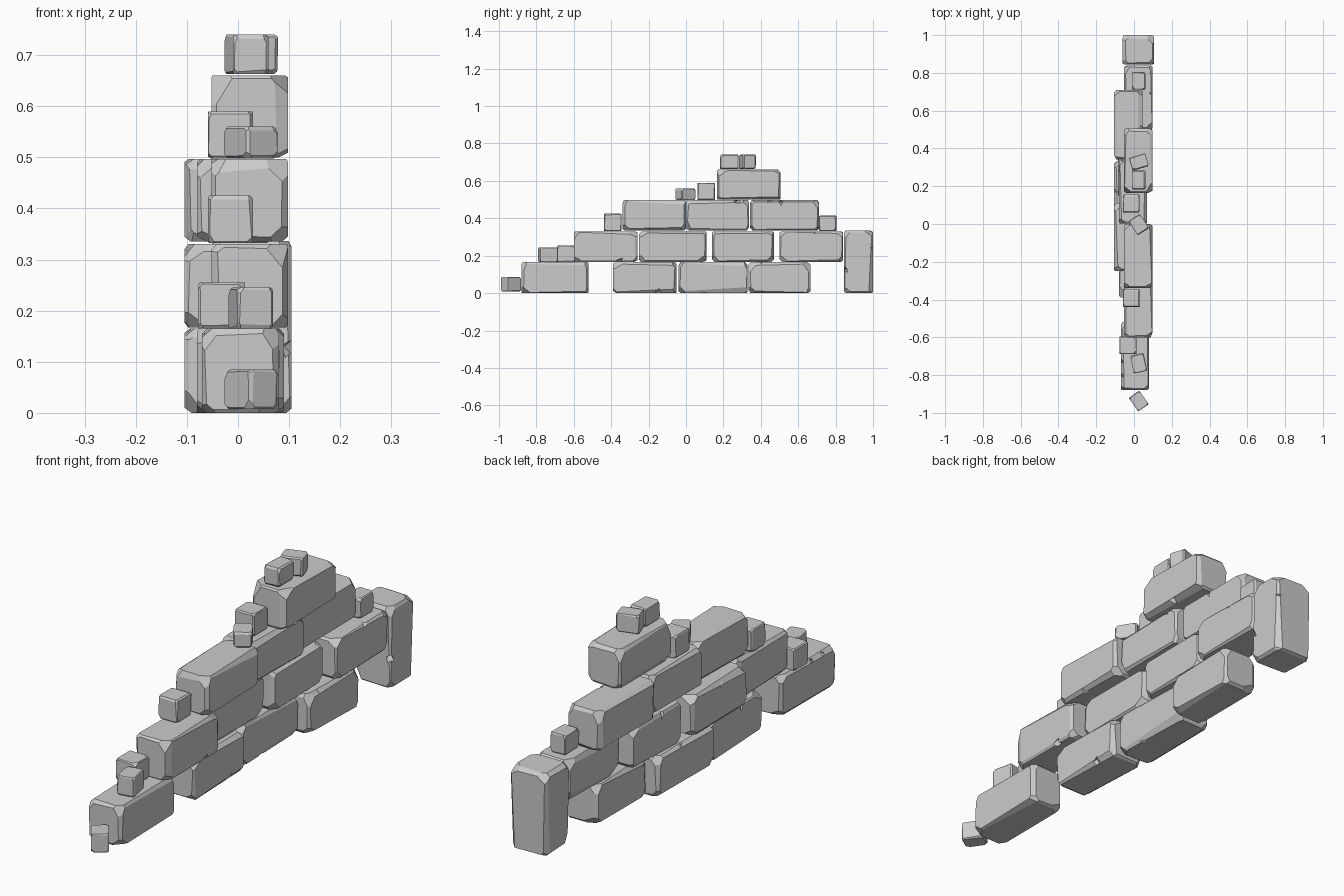
import bpy, bmesh, random, math
from mathutils import Vector, Matrix

if "Cube" in bpy.data.objects:
    bpy.data.objects.remove(bpy.data.objects["Cube"])

random.seed(7)


def slice_off(bm, co, no):
    """Cut one flat chip off a convex stone and cap the opening."""
    geom = bm.verts[:] + bm.edges[:] + bm.faces[:]
    bmesh.ops.bisect_plane(bm, geom=geom, dist=1e-5, plane_co=co, plane_no=no, clear_outer=True)
    bmesh.ops.holes_fill(bm, edges=bm.edges[:], sides=0)


def new_object(name, bm, matrix):
    bmesh.ops.recalc_face_normals(bm, faces=bm.faces[:])
    mesh = bpy.data.meshes.new(name)
    bm.to_mesh(mesh)
    bm.free()
    ob = bpy.data.objects.new(name, mesh)
    bpy.context.collection.objects.link(ob)
    ob.matrix_world = matrix
    return ob


def nick(ob, half, count):
    """Carve small wedge-shaped chips into the long side edges."""
    long_axis = max(range(3), key=lambda i: half[i])
    for _ in range(count):
        p = Vector([random.choice((-1, 1)) * h for h in half])
        p[long_axis] = random.uniform(-0.6, 0.6) * half[long_axis]
        bm = bmesh.new()
        rot = Matrix.Rotation(random.uniform(0, math.pi), 4, 'X') @ Matrix.Rotation(0.6, 4, 'Y')
        bmesh.ops.create_cone(bm, cap_ends=True, segments=4, radius1=0.018, radius2=0.006,
                              depth=0.05, matrix=rot)
        cutter = new_object("chip_cutter", bm, ob.matrix_world @ Matrix.Translation(p))
        cutter.hide_render = True
        mod = ob.modifiers.new("chip", 'BOOLEAN')
        mod.operation, mod.solver, mod.object = 'DIFFERENCE', 'EXACT', cutter
        bpy.context.view_layer.objects.active = ob
        bpy.ops.object.modifier_apply(modifier=mod.name)
        bpy.data.objects.remove(cutter)


def stone(name, x, y, z, angle=0.0, wear=0.010, nicks=0):
    """Rough-hewn block filling the x, y and z ranges."""
    lo, hi = Vector((x[0], y[0], z[0])), Vector((x[1], y[1], z[1]))
    half = (hi - lo) / 2
    bm = bmesh.new()
    bmesh.ops.create_cube(bm, size=2, matrix=Matrix.Diagonal((*half, 1)))
    # worn edges, each with its own slant
    for a in range(3):
        b, c = (a + 1) % 3, (a + 2) % 3
        for sb in (-1, 1):
            for sc in (-1, 1):
                n, p = Vector((0, 0, 0)), Vector((0, 0, 0))
                n[b], n[c] = sb * random.uniform(0.35, 1), sc * random.uniform(0.35, 1)
                n[a] = random.uniform(-0.03, 0.03)
                n.normalize()
                p[b], p[c] = sb * half[b], sc * half[c]
                slice_off(bm, p - n * random.uniform(0.4, 1.1) * wear, n)
    # broken corners
    for sx in (-1, 1):
        for sy in (-1, 1):
            for sz in (-1, 1):
                n = Vector([s * random.uniform(0.4, 1) for s in (sx, sy, sz)]).normalized()
                p = Vector((sx * half.x, sy * half.y, sz * half.z))
                slice_off(bm, p - n * random.uniform(1.6, 2.6) * wear, n)
    m = Matrix.Translation((lo + hi) / 2) @ Matrix.Rotation(math.radians(angle), 4, 'Z')
    ob = new_object(name, bm, m)
    nick(ob, half, nicks)


# courses of large blocks: left x, y start, y end
COURSES = [
    ((0.0, 0.165), [(-0.07, -0.88, -0.52), (-0.08, -0.39, -0.05),
                    (-0.105, -0.04, 0.33), (-0.06, 0.335, 0.665)]),
    ((0.167, 0.33), [(-0.052, -0.60, -0.26), (-0.105, -0.25, 0.11),
                     (-0.085, 0.14, 0.47), (-0.052, 0.50, 0.84)]),
    ((0.335, 0.497), [(-0.052, -0.34, 0.0), (-0.08, 0.002, 0.338), (-0.105, 0.342, 0.71)]),
    ((0.50, 0.66), [(-0.052, 0.165, 0.505)]),
]
for row, (z, blocks) in enumerate(COURSES):
    for i, (x, y0, y1) in enumerate(blocks):
        stone(f"course_{row + 1}_block_{i + 1}", (x, x + 0.15), (y0, y1), z, nicks=2)

# upright end block
stone("upright_end_block", (-0.06, 0.105), (0.845, 1.0), (0.0, 0.336), nicks=2)

# loose rubble: centre x, centre y, width, length, base z, top z, turn
RUBBLE = [
    (0.025, -0.937, 0.068, 0.088, 0.008, 0.085, 35),
    (0.025, -0.737, 0.072, 0.096, 0.165, 0.245, 12),
    (-0.032, -0.642, 0.092, 0.095, 0.165, 0.255, 0),
    (-0.015, -0.392, 0.088, 0.095, 0.332, 0.425, 0),
    (0.025, -0.003, 0.072, 0.09, 0.498, 0.56, 32),
    (-0.015, 0.108, 0.088, 0.095, 0.498, 0.59, 0),
    (0.025, 0.232, 0.07, 0.1, 0.663, 0.74, 0),
    (0.026, 0.328, 0.09, 0.07, 0.663, 0.74, 17),
    (0.025, 0.757, 0.07, 0.093, 0.332, 0.414, 0),
]
for i, (x, y, w, l, z0, z1, turn) in enumerate(RUBBLE):
    stone(f"rubble_{i + 1}", (x - w / 2, x + w / 2), (y - l / 2, y + l / 2), (z0, z1),
          angle=turn, wear=0.004)
